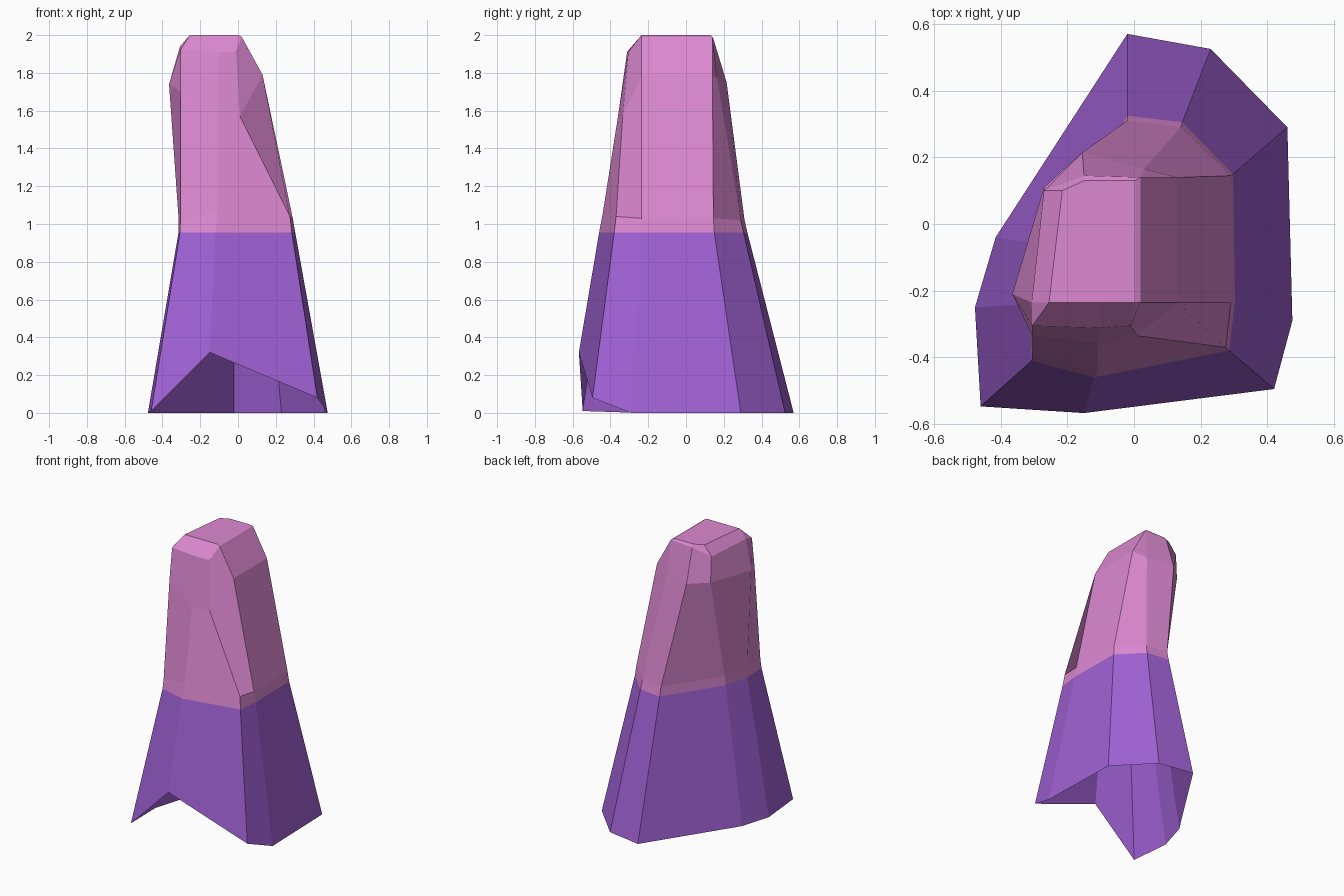
import bpy
import bmesh


def material(name, rgb):
    m = bpy.data.materials.new(name)
    m.diffuse_color = (*rgb, 1.0)
    return m


def loft(name, rings, mat, cap=False):
    """Skin stacked cross-sections (ordered clockwise from above)."""
    bm = bmesh.new()
    cache = {}

    def vert(p):
        if p not in cache:
            cache[p] = bm.verts.new(p)
        return cache[p]

    def face(points):
        corners = list(dict.fromkeys(points))
        if len(corners) > 2:
            bm.faces.new([vert(p) for p in corners])

    for low, high in zip(rings, rings[1:]):
        n = len(low)
        for i in range(n):
            j = (i + 1) % n
            face([low[j], low[i], high[i], high[j]])
    if cap:
        face(rings[-1][::-1])
    mesh = bpy.data.meshes.new(name)
    bm.to_mesh(mesh)
    bm.free()
    mesh.materials.append(mat)
    obj = bpy.data.objects.new(name, mesh)
    bpy.context.collection.objects.link(obj)
    return obj


purple = material("purple", (0.35, 0.12, 0.66))
pink = material("pink", (0.72, 0.25, 0.64))

# cross-sections: back, back right, right (2), front right, front, front left, left (2)
hem = [(-.02, .57, 0), (.23, .525, 0), (.46, .29, 0), (.475, -.29, 0), (.42, -.495, .08),
       (-.15, -.567, .32), (-.46, -.547, .01), (-.477, -.25, 0), (-.415, -.04, 0)]
seam = [(x, y, .955) for x, y in [
    (-.02, .325), (.145, .305), (.297, .15), (.303, -.235), (.285, -.38),
    (-.12, -.46), (-.307, -.41), (-.315, -.24), (-.27, -.06)]]
waist = [(-.02, .31, 1.02), (.14, .29, 1.02), (.288, .145, 1.03), (.29, -.235, 1.03),
         (.275, -.37, 1.04), (-.11, -.44, 1.06), (-.305, -.40, 1.02), (-.314, -.24, 1.02),
         (-.27, -.05, 1.02)]
shoulder = [(-.155, .215, 1.75), (.03, .165, 1.77), (.13, .14, 1.79), (.13, -.235, 1.79),
            (.01, -.335, 1.57), (-.11, -.36, 1.57), (-.305, -.335, 1.7), (-.365, -.21, 1.74),
            (-.27, .11, 1.75)]
brow = [(-.15, .145, 1.98), (.02, .14, 1.99), (.02, .14, 1.99), (.02, -.235, 1.99),
        (-.01, -.305, 1.91), (-.1, -.312, 1.91), (-.305, -.305, 1.92), (-.307, -.235, 1.94),
        (-.27, .1, 1.93)]
crown = [(-.15, .13, 2.0), (0, .13, 2.0), (0, .13, 2.0), (0, -.235, 2.0),
         (0, -.235, 2.0), (-.1, -.235, 2.0), (-.255, -.235, 2.0), (-.255, -.235, 2.0),
         (-.215, .1, 2.0)]

# open flared lower shell, notched at the front
loft("lower_skirt", [hem, seam], purple)
# leaning upper body with bevelled flat top
loft("upper_body", [seam, waist, shoulder, brow, crown], pink, cap=True)
